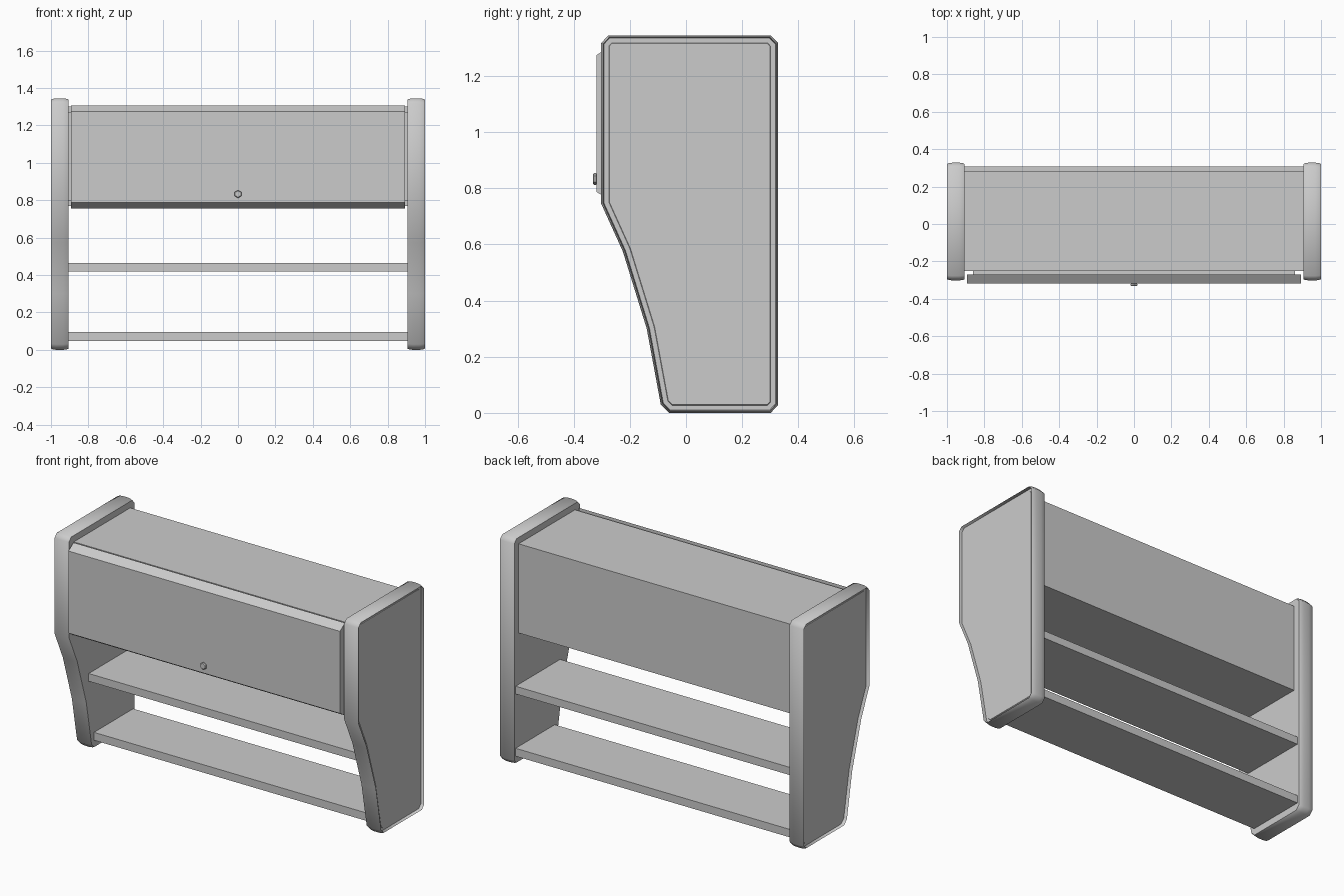
import bpy, bmesh, math
from mathutils import Vector

if "Cube" in bpy.data.objects:
    bpy.data.objects.remove(bpy.data.objects["Cube"])


def finish(bm, name, smooth=None):
    bmesh.ops.recalc_face_normals(bm, faces=bm.faces[:])
    mesh = bpy.data.meshes.new(name)
    bm.to_mesh(mesh)
    bm.free()
    ob = bpy.data.objects.new(name, mesh)
    bpy.context.collection.objects.link(ob)
    if smooth:
        bpy.ops.object.select_all(action='DESELECT')
        ob.select_set(True)
        bpy.context.view_layer.objects.active = ob
        bpy.ops.object.shade_smooth_by_angle(angle=math.radians(smooth))
    return ob


def loft(bm, rings):
    """Skin a list of equal-length point rings and cap both ends."""
    vs = [[bm.verts.new(p) for p in ring] for ring in rings]
    n = len(vs[0])
    for a, b in zip(vs, vs[1:]):
        for i in range(n):
            bm.faces.new((a[i], a[(i + 1) % n], b[(i + 1) % n], b[i]))
    bm.faces.new(vs[0][::-1])
    bm.faces.new(vs[-1])


def inset(pts, d):
    """Mitred inset of a clockwise outline (in y, z)."""
    out = []
    n = len(pts)
    for i, p in enumerate(pts):
        p = Vector(p)
        e1 = (p - Vector(pts[i - 1])).normalized()
        e2 = (Vector(pts[(i + 1) % n]) - p).normalized()
        n1, n2 = Vector((e1.y, -e1.x)), Vector((e2.y, -e2.x))
        out.append(p + (n1 + n2) * d / (1 + n1.dot(n2)))
    return out


def box(name, x, y, z):
    rings = [[(s, y[0], z[0]), (s, y[1], z[0]), (s, y[1], z[1]), (s, y[0], z[1])]
             for s in (-x, x)]
    bm = bmesh.new()
    loft(bm, rings)
    return finish(bm, name)


# Side panels: tapered outline, rounded rim, flat inside and recessed outside
outline = [(-0.09, 0.03), (-0.14, 0.30), (-0.225, 0.575), (-0.302, 0.745),
           (-0.302, 1.318), (-0.277, 1.345), (0.302, 1.345), (0.328, 1.318),
           (0.328, 0.028), (0.302, 0.0), (-0.06, 0.0)]
rim = [(0.905, 0.007), (0.915, 0.003), (0.935, 0.0), (0.970, 0.0), (0.990, 0.003),
       (1.0, 0.007), (0.981, 0.010), (0.981, 0.027), (0.984, 0.029)]
for side, label in ((-1, "left"), (1, "right")):
    bm = bmesh.new()
    loft(bm, [[(side * x, p.x, p.y) for p in inset(outline, d)] for x, d in rim])
    finish(bm, label + "_side_panel", 50)

# Open shelves
box("upper_shelf", 0.906, (-0.11, 0.308), (0.418, 0.464))
box("lower_shelf", 0.906, (-0.06, 0.308), (0.048, 0.095))

# Cabinet carcass
box("cabinet_top", 0.906, (-0.25, 0.28), (1.27, 1.30))
box("cabinet_bottom", 0.906, (-0.25, 0.28), (0.77, 0.80))
box("cabinet_back", 0.906, (0.25, 0.28), (0.77, 1.30))

# Door with chamfered top and bottom edges, plus its inner lip
bm = bmesh.new()
door = [(-0.27, 0.757), (-0.318, 0.787), (-0.318, 1.275), (-0.27, 1.307)]
loft(bm, [[(s * 0.893, y, z) for y, z in door] for s in (-1, 1)])
finish(bm, "cabinet_door")
box("door_inner_lip", 0.86, (-0.27, -0.245), (0.79, 1.285))

# Door knob
bm = bmesh.new()
rings = [(-0.315, 0.014), (-0.321, 0.021), (-0.328, 0.021), (-0.331, 0.017)]
loft(bm, [[(r * math.sin(math.tau * i / 6), y,
            0.833 + r * math.cos(math.tau * i / 6)) for i in range(6)]
          for y, r in rings])
finish(bm, "door_knob")
